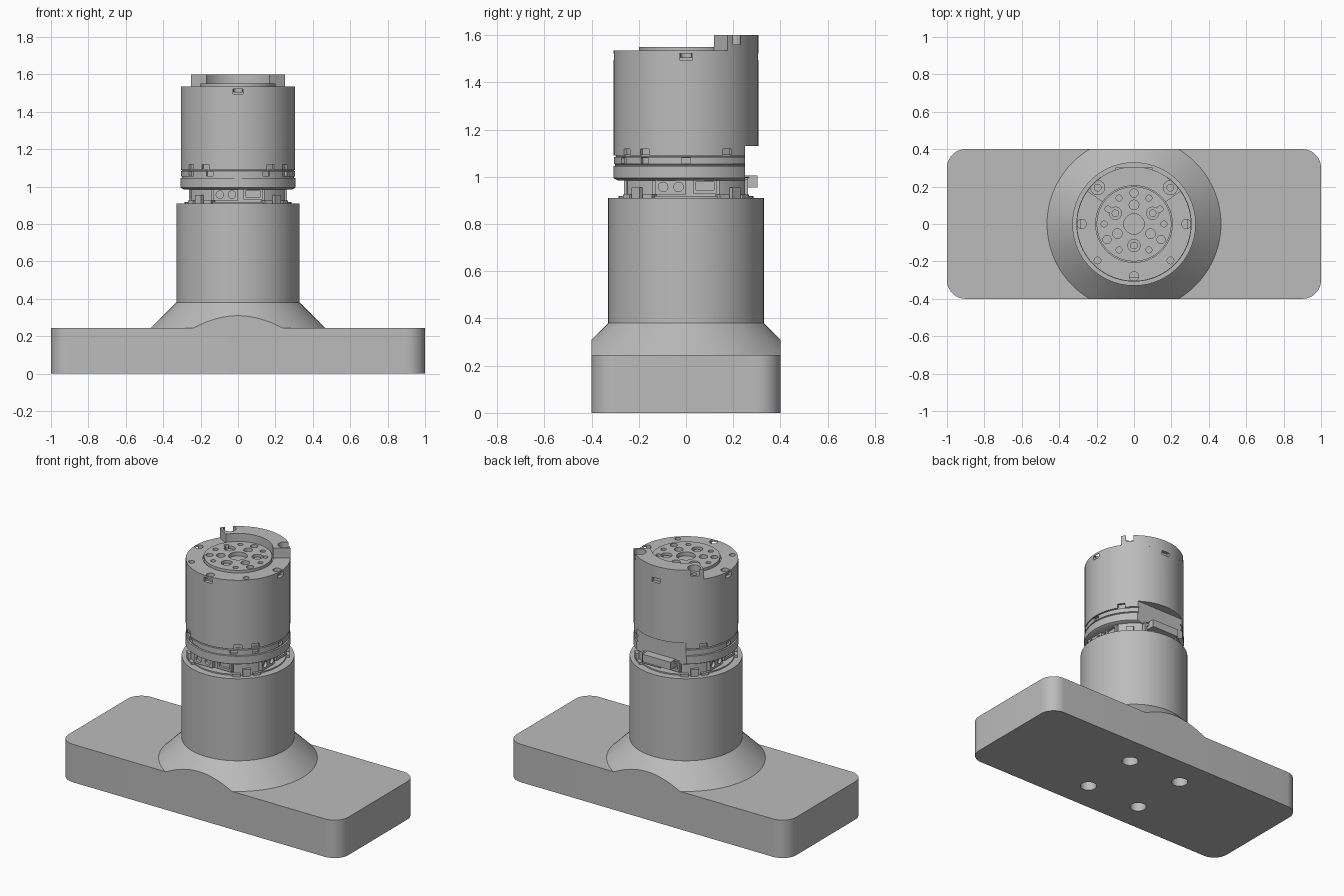
import bpy, bmesh, math
from mathutils import Matrix, Vector

cube = bpy.data.objects.get("Cube")
if cube:
    bpy.data.objects.remove(cube, do_unlink=True)

grey = bpy.data.materials.new("plain_grey")
grey.use_nodes = True
COLOUR = (0.5, 0.5, 0.5, 1)
grey.diffuse_color = COLOUR
grey.node_tree.nodes["Principled BSDF"].inputs["Base Color"].default_value = COLOUR


def add(name, bm):
    bmesh.ops.recalc_face_normals(bm, faces=bm.faces)
    mesh = bpy.data.meshes.new(name)
    bm.to_mesh(mesh)
    bm.free()
    mesh.materials.append(grey)
    ob = bpy.data.objects.new(name, mesh)
    bpy.context.scene.collection.objects.link(ob)
    return ob


def prism(name, outline, z0, z1):
    bm = bmesh.new()
    face = bm.faces.new([bm.verts.new((x, y, z0)) for x, y in outline])
    top = bmesh.ops.extrude_face_region(bm, geom=[face])["geom"]
    bmesh.ops.translate(bm, vec=(0, 0, z1 - z0),
                        verts=[v for v in top if isinstance(v, bmesh.types.BMVert)])
    return add(name, bm)


def arc(r, a0, a1, n, cx=0, cy=0):
    angles = [math.radians(a0 + (a1 - a0) * i / n) for i in range(n + 1)]
    return [(cx + r * math.cos(a), cy + r * math.sin(a)) for a in angles]


def disc(name, r, z0, z1, x=0, y=0, n=32):
    return prism(name, arc(r, 0, 360, n, x, y)[:-1], z0, z1)


def box(name, x0, x1, y0, y1, z0, z1):
    return prism(name, [(x0, y0), (x1, y0), (x1, y1), (x0, y1)], z0, z1)


def lathe(name, profile, n=96):
    # rings are skinned in turn, then both ends are capped
    bm = bmesh.new()
    rings = [[bm.verts.new((x, y, z)) for x, y in arc(r, 0, 360, n)[:-1]] for r, z in profile]
    for a, b in zip(rings, rings[1:]):
        for i in range(n):
            j = (i + 1) % n
            bm.faces.new((a[i], a[j], b[j], b[i]))
    bm.faces.new(rings[0])
    bm.faces.new(rings[-1])
    return add(name, bm)


def turn(ob, degrees):
    ob.data.transform(Matrix.Rotation(math.radians(degrees), 4, "Z"))
    return ob


def carve(ob, cutters, operation="DIFFERENCE"):
    # booleans are baked and the cutters removed
    for c in cutters:
        c.hide_render = True
        m = ob.modifiers.new("cut", "BOOLEAN")
        m.object, m.operation, m.solver = c, operation, "EXACT"
    bpy.context.view_layer.update()
    graph = bpy.context.evaluated_depsgraph_get()
    mesh = bpy.data.meshes.new_from_object(ob.evaluated_get(graph))
    ob.modifiers.clear()
    ob.data = mesh
    for c in cutters:
        bpy.data.objects.remove(c, do_unlink=True)


# Base slab with rounded corners and four blind holes underneath
outline = []
for a, sx, sy in ((0, 1, 1), (90, -1, 1), (180, -1, -1), (270, 1, -1)):
    outline += arc(0.1, a, a + 90, 12, sx * 0.9, sy * 0.3)
base = prism("base_slab", outline, 0, 0.245)
carve(base, [disc("cutter", 0.05, -0.1, 0.2, sx * 0.2, sy * 0.2)
             for sx in (-1, 1) for sy in (-1, 1)])

# Column with a conical foot trimmed flush with the slab sides
column = lathe("column", [(0.465, 0.24), (0.465, 0.245), (0.33, 0.38), (0.33, 0.91)])
carve(column, [box("cutter", -1, 1, -0.4, 0.4, 0, 2)], "INTERSECT")

# Motor neck with connector windows on four sides
neck = lathe("motor_neck", [(0.285, 0.89), (0.285, 1.0)])
windows = []
for k in range(4):
    windows.append(turn(box("cutter", -0.14, 0.14, -0.4, -0.235, 0.918, 0.995), 90 * k))
carve(neck, windows)

# Sockets seated in each window
for k in range(4):
    pair = turn(box("power_socket", -0.13, 0.0, -0.262, -0.22, 0.925, 0.99), 90 * k)
    pins = []
    for x in (-0.097, -0.032):
        c = disc("cutter", 0.02, -0.3, -0.245, 0, 0, 20)
        c.data.transform(Matrix.Rotation(math.radians(-90), 4, "X"))
        c.data.transform(Matrix.Translation((x, 0, 0.957)))
        pins.append(turn(c, 90 * k))
    carve(pair, pins)
    plug = turn(box("signal_socket", 0.03, 0.13, -0.255, -0.22, 0.93, 0.99), 90 * k)
    carve(plug, [turn(box("cutter", 0.042, 0.118, -0.3, -0.24, 0.945, 0.98), 90 * k)])

# Feet of the neck resting on the column rim
for k in range(4):
    for a in (45, 33, 57):
        h = 0.955 if a == 45 else 0.925
        turn(box("neck_foot", 0.25, 0.302, -0.024, 0.024, 0.905, h), 90 * k + a)

# Flange rings with thin grooves
flange = lathe("flange", [(0.29, 0.985), (0.308, 0.995), (0.308, 1.045), (0.3, 1.047), (0.3, 1.053),
                          (0.305, 1.055), (0.305, 1.083), (0.297, 1.085), (0.297, 1.095)])
slots = [box("cutter", -0.3, 0.3, 0.25, 0.4, 0.9, 1.2)]
for a in (-35, -145, -60, -120, 0, 180):
    slots.append(turn(box("cutter", 0.29, 0.35, -0.02, 0.02, 1.057, 1.08), a))
carve(flange, slots)
box("rear_tab", -0.1, 0.1, 0.22, 0.303, 0.955, 1.005)

# Motor housing: rim notches, bottom notches, screw bores and rear recess
housing = lathe("motor_housing", [(0.306, 1.09), (0.306, 1.535)])
cuts = [box("cutter", -0.3, 0.3, 0.25, 0.4, 1.0, 1.13), disc("cutter", 0.205, 1.52, 1.7, n=64)]
for k in range(4):
    cuts.append(turn(box("cutter", 0.285, 0.4, -0.028, 0.028, 1.495, 1.523), 90 * k))
for a in (-125, -55, -35, 35, 145, -145):
    cuts.append(turn(box("cutter", 0.29, 0.4, -0.023, 0.023, 1.0, 1.118), a))
for x, y in ((0.28, 0), (-0.28, 0), (0, -0.28)):
    cuts.append(disc("cutter", 0.025, 1.505, 1.7, x, y, 20))
for x in (-0.195, 0.195):
    cuts.append(disc("cutter", 0.018, 1.5, 1.7, x, -0.195, 20))
carve(housing, cuts)

# Raised crown along the rear of the housing rim
crown = prism("rear_crown", arc(0.306, 35, 145, 40) + arc(0.205, 145, 35, 40), 1.53, 1.6)
bores = []
for a in (45, 135):
    x, y = 0.275 * math.cos(math.radians(a)), 0.275 * math.sin(math.radians(a))
    bores.append(disc("cutter", 0.038, 1.56, 1.7, x, y, 24))
    bores.append(disc("cutter", 0.018, 1.54, 1.58, x, y, 16))
carve(crown, bores)

# Output plate with its bolt pattern
plate = disc("output_plate", 0.2, 1.515, 1.55, n=64)
holes = [(0, 0, 0.055), (0, 0.165, 0.022)]
for a in (-30, 210):
    holes.append((0.167 * math.cos(math.radians(a)), 0.167 * math.sin(math.radians(a)), 0.022))
for a in (0, 30, 60, 120, 150, 180, 240, 300):
    holes.append((0.16 * math.cos(math.radians(a)), 0.16 * math.sin(math.radians(a)), 0.016))
for a in (30, 150, 270, 90, 210, 330):
    big = a in (30, 150, 270)
    d = 0.115 if big else 0.102
    holes.append((d * math.cos(math.radians(a)), d * math.sin(math.radians(a)),
                  0.033 if big else 0.026))
carve(plate, [disc("cutter", r, 1.525, 1.7, x, y, 20) for x, y, r in holes])

# Screw heads inside the three large holes
for a in (30, 150, 270):
    x, y = 0.115 * math.cos(math.radians(a)), 0.115 * math.sin(math.radians(a))
    disc("plate_screw", 0.02, 1.52, 1.54, x, y, 20)

# Smooth shading with sharp edges kept
for ob in bpy.context.scene.objects:
    ob.select_set(ob.type == "MESH")
bpy.context.view_layer.objects.active = base
bpy.ops.object.shade_smooth_by_angle(angle=math.radians(30))
